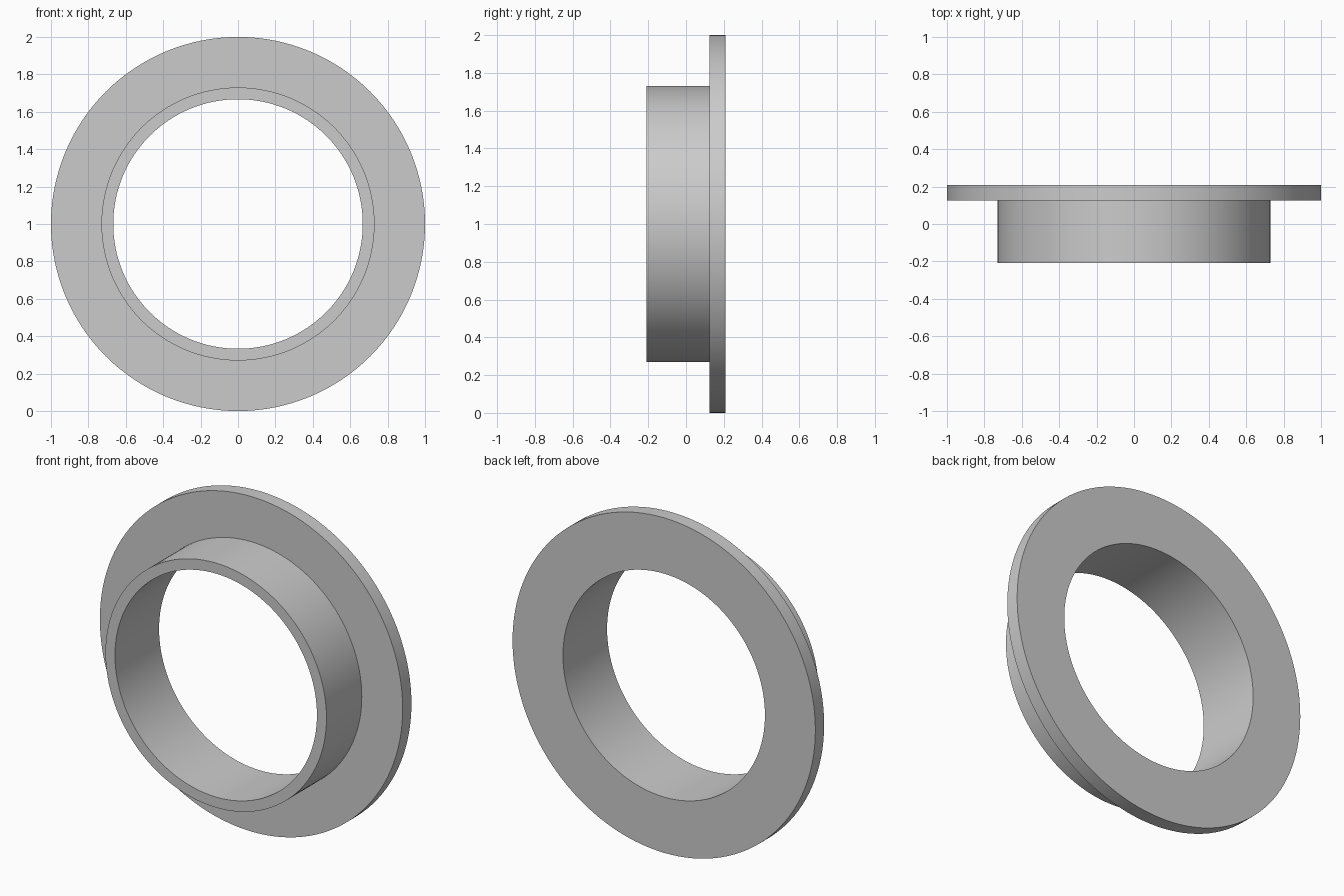
import bpy
import math

SEGMENTS = 128
BORE, SLEEVE, FLANGE = 0.667, 0.73, 1.0
FRONT, STEP, BACK = -0.208, 0.125, 0.208

if "Cube" in bpy.data.objects:
    bpy.data.objects.remove(bpy.data.objects["Cube"])

# Plain grey metal
grey = bpy.data.materials.new("plain_grey")
grey.use_nodes = True
colour = (0.6, 0.6, 0.6, 1.0)
grey.diffuse_color = colour
grey.node_tree.nodes["Principled BSDF"].inputs["Base Color"].default_value = colour


def lathe(name, profile, centre_z):
    """Revolve a closed (radius, y) profile around the y axis."""
    count = len(profile)
    verts, faces = [], []
    for i in range(SEGMENTS):
        angle = math.tau * i / SEGMENTS
        for radius, y in profile:
            verts.append((radius * math.cos(angle), y, radius * math.sin(angle)))
        following = (i + 1) % SEGMENTS
        for j in range(count):
            k = (j + 1) % count
            faces.append((i * count + j, i * count + k,
                          following * count + k, following * count + j))
    mesh = bpy.data.meshes.new(name)
    mesh.from_pydata(verts, [], faces)
    mesh.materials.append(grey)
    obj = bpy.data.objects.new(name, mesh)
    obj.location.z = centre_z
    bpy.context.collection.objects.link(obj)
    return obj


# Sleeve and flange turned as one piece with a straight bore
bushing = lathe("flanged_bushing", [
    (BORE, FRONT), (SLEEVE, FRONT), (SLEEVE, STEP),
    (FLANGE, STEP), (FLANGE, BACK), (BORE, BACK),
], FLANGE)

# Smooth round walls, crisp rims
bpy.ops.object.select_all(action="DESELECT")
bushing.select_set(True)
bpy.context.view_layer.objects.active = bushing
bpy.ops.object.mode_set(mode="EDIT")
bpy.ops.mesh.select_all(action="SELECT")
bpy.ops.mesh.normals_make_consistent(inside=False)
bpy.ops.object.mode_set(mode="OBJECT")
bpy.ops.object.shade_smooth_by_angle(angle=math.radians(30))
